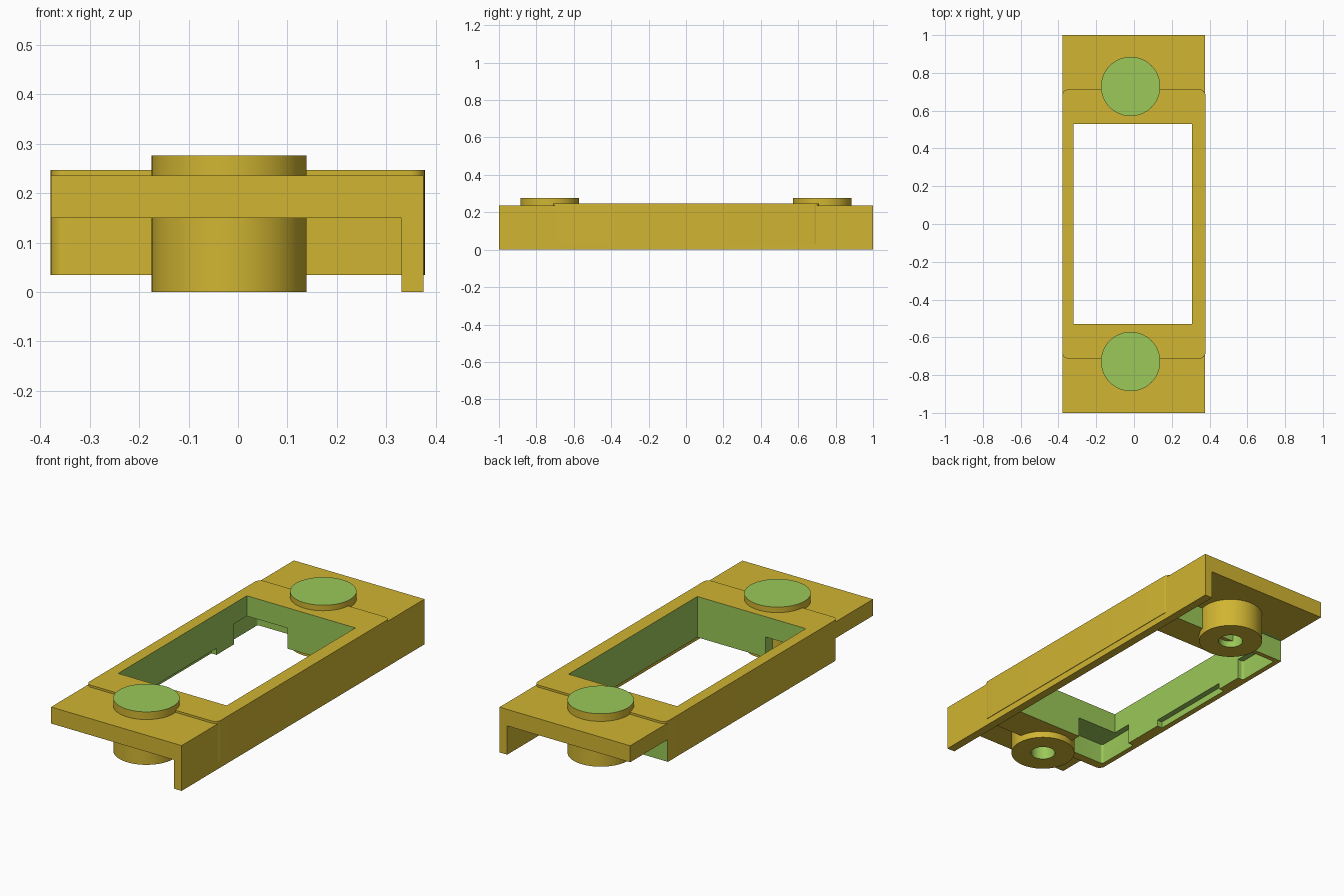
import bpy, bmesh, math

if "Cube" in bpy.data.objects:
    bpy.data.objects.remove(bpy.data.objects["Cube"])


def material(name, rgb):
    m = bpy.data.materials.new(name)
    lin = [((c / 255 + 0.055) / 1.055) ** 2.4 for c in rgb]
    m.diffuse_color = (*lin, 1)
    m.use_nodes = True
    m.node_tree.nodes["Principled BSDF"].inputs["Base Color"].default_value = m.diffuse_color
    return m


GOLD = material("gold", (209, 181, 50))
GREEN = material("cut green", (155, 200, 88))


def make(name, bm, index=0):
    bmesh.ops.recalc_face_normals(bm, faces=bm.faces)
    me = bpy.data.meshes.new(name)
    for f in bm.faces:
        f.material_index = index
    bm.to_mesh(me)
    bm.free()
    me.materials.append(GOLD)
    me.materials.append(GREEN)
    ob = bpy.data.objects.new(name, me)
    bpy.context.collection.objects.link(ob)
    return ob


def box(name, x, y, z, index=0, radius=0):
    """Box from ranges, with optional rounded vertical edges."""
    bm = bmesh.new()
    bmesh.ops.create_cube(bm, size=1)
    for v in bm.verts:
        for i, (lo, hi) in enumerate((x, y, z)):
            v.co[i] = lo if v.co[i] < 0 else hi
    if radius:
        upright = [e for e in bm.edges
                   if abs(e.verts[0].co.z - e.verts[1].co.z) > 1e-4]
        bmesh.ops.bevel(bm, geom=upright, offset=radius, segments=8,
                        profile=0.5, affect='EDGES')
    return make(name, bm, index)


def cylinder(name, x, y, r, z, index=0, sides=64):
    bm = bmesh.new()
    bmesh.ops.create_cone(bm, cap_ends=True, segments=sides, radius1=r,
                          radius2=r, depth=z[1] - z[0])
    bmesh.ops.translate(bm, verts=bm.verts, vec=(x, y, sum(z) / 2))
    return make(name, bm, index)


def cut(ob, cutters):
    """Subtract cutters; the cut faces keep the cutter's green."""
    bpy.context.view_layer.objects.active = ob
    for c in cutters:
        c.hide_render = True
        m = ob.modifiers.new("cut", 'BOOLEAN')
        m.operation, m.solver, m.object = 'DIFFERENCE', 'EXACT', c
        bpy.ops.object.modifier_apply(modifier=m.name)


def smooth(ob):
    bpy.ops.object.select_all(action='DESELECT')
    ob.select_set(True)
    bpy.context.view_layer.objects.active = ob
    bpy.ops.object.shade_smooth_by_angle(angle=math.radians(30))


# Main solids
plate = box("top_plate", (-0.378, 0.375), (-1, 1), (0.15, 0.236))
rail = box("side_rail", (0.331, 0.375), (-1, 1), (0, 0.16))
frame = box("raised_frame", (-0.379, 0.378), (-0.712, 0.712), (0.034, 0.247),
            radius=0.03)

# Window opening through plate and frame
window = box("window_cutter", (-0.32, 0.306), (-0.53, 0.53), (-0.1, 0.4), 1)
cut(plate, [window])

# Pockets under the ends, a shallow groove in the left wall, trimmed back end
cutters = [window]
for s in (-1, 1):
    ys = sorted((s * 0.425, s * 0.665))
    cutters.append(box("pocket_cutter", (-0.352, -0.087), ys, (-0.1, 0.141), 1,
                       radius=0.012))
cutters.append(box("groove_cutter", (-0.35, -0.2), (-0.2, 0.28), (-0.1, 0.068), 1))
cutters.append(box("end_cutter", (-0.5, 0.331), (0.69, 0.9), (-0.1, 0.15), 1))
cut(frame, cutters)
smooth(frame)

# Round posts with green caps and blind holes from below
for s, side in ((-1, "front"), (1, "back")):
    y = s * 0.728
    post = cylinder(side + "_post", -0.018, y, 0.157, (0, 0.276))
    for f in post.data.polygons:
        if f.normal.z > 0.9:
            f.material_index = 1
    hole = cylinder("hole_cutter", -0.018, y, 0.06, (-0.1, 0.2), 1, 40)
    cut(post, [hole])
    smooth(post)
    cutters.append(hole)

for c in cutters:
    bpy.data.objects.remove(c)
